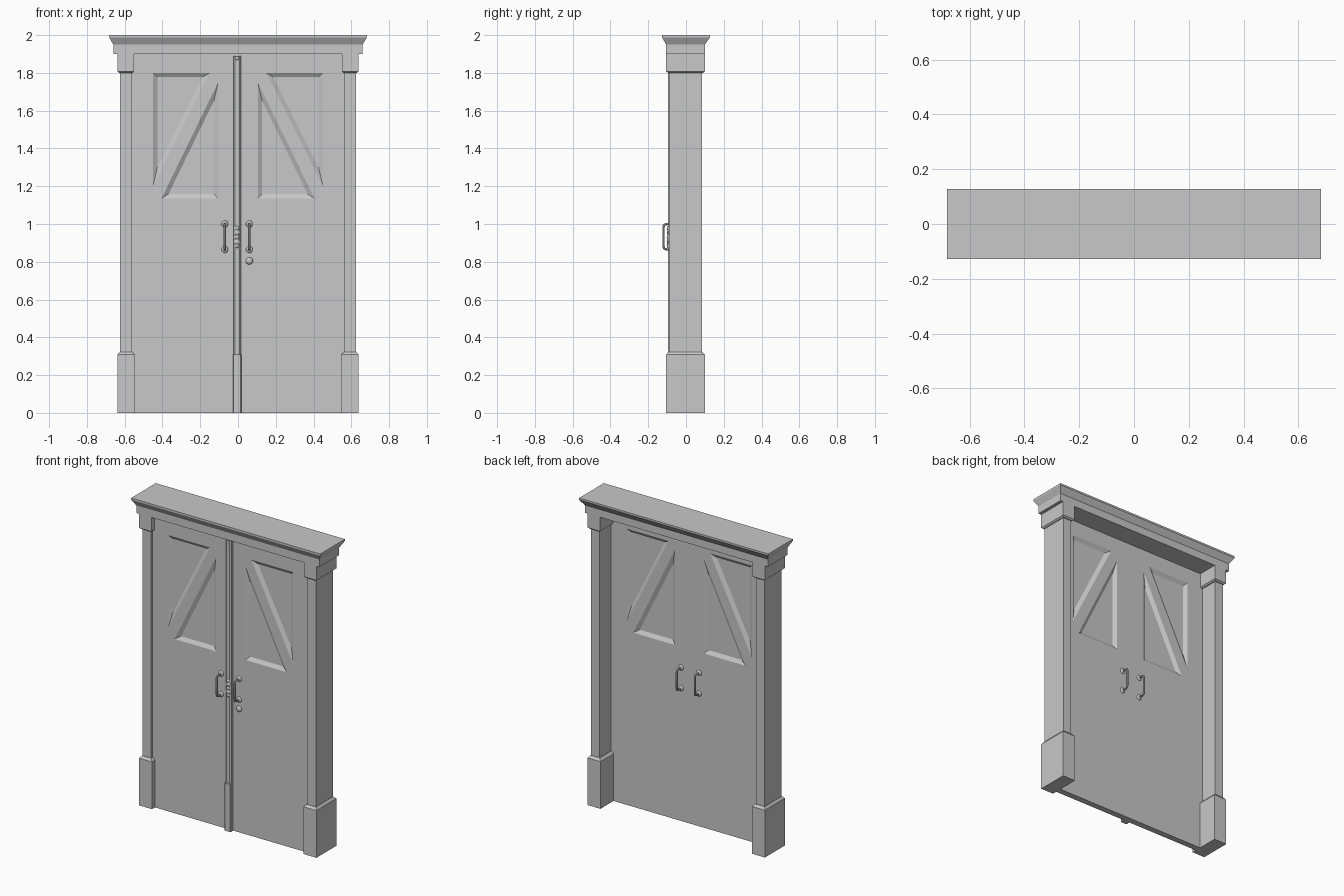
import bpy, bmesh, math
from mathutils import Vector

if "Cube" in bpy.data.objects:
    bpy.data.objects.remove(bpy.data.objects["Cube"])

grey = bpy.data.materials.new("grey")
grey.diffuse_color = (0.58, 0.58, 0.58, 1)
grey.use_nodes = True
grey.node_tree.nodes["Principled BSDF"].inputs["Base Color"].default_value = grey.diffuse_color

DOOR_F, DOOR_B = -0.075, -0.035   # front and back planes of the door leaf


def finish(name, bm):
    bmesh.ops.recalc_face_normals(bm, faces=bm.faces)
    me = bpy.data.meshes.new(name)
    bm.to_mesh(me)
    bm.free()
    me.materials.append(grey)
    ob = bpy.data.objects.new(name, me)
    bpy.context.collection.objects.link(ob)
    return ob


def add_loft(bm, rings):
    """Closed skin through rings of 3D points."""
    loops = [[bm.verts.new(p) for p in r] for r in rings]
    for a, b in zip(loops, loops[1:]):
        for i in range(len(a)):
            j = (i + 1) % len(a)
            bm.faces.new((a[i], a[j], b[j], b[i]))
    bm.faces.new(loops[0][::-1])
    bm.faces.new(loops[-1])


def block(name, levels):
    """Stack of rectangles: (z, x0, x1, y0, y1)."""
    bm = bmesh.new()
    add_loft(bm, [[(x0, y0, z), (x1, y0, z), (x1, y1, z), (x0, y1, z)]
                  for z, x0, x1, y0, y1 in levels])
    return finish(name, bm)


def smooth(ob):
    bpy.ops.object.select_all(action='DESELECT')
    ob.select_set(True)
    bpy.context.view_layer.objects.active = ob
    bpy.ops.object.shade_smooth_by_angle(angle=math.radians(40))


# side posts with plinths and capitals
for side, s in (("left", -1), ("right", 1)):
    def tier(z, inner, outer, y0, y1):
        a, b = sorted((s * inner, s * outer))
        return (z, a, b, y0, y1)
    block(side + "_post", [tier(0.31, 0.565, 0.625, -0.091, 0.085),
                           tier(1.82, 0.565, 0.625, -0.091, 0.085)])
    block(side + "_plinth", [tier(0, 0.547, 0.639, -0.105, 0.10),
                             tier(0.308, 0.547, 0.639, -0.105, 0.10),
                             tier(0.323, 0.560, 0.627, -0.093, 0.087)])
    block(side + "_capital", [tier(1.80, 0.560, 0.629, -0.095, 0.09),
                              tier(1.808, 0.550, 0.639, -0.105, 0.10),
                              tier(1.90, 0.550, 0.639, -0.105, 0.10)])

# lintel with flared cornice
block("lintel_cornice", [(1.90, -0.66, 0.66, -0.105, 0.10),
                         (1.95, -0.66, 0.66, -0.105, 0.10),
                         (1.988, -0.682, 0.682, -0.127, 0.127),
                         (2.0, -0.682, 0.682, -0.127, 0.127)])

# door leaves
door = block("double_door", [(0, -0.566, 0.566, DOOR_F, DOOR_B),
                             (1.901, -0.566, 0.566, DOOR_F, DOOR_B)])

# triangular panels sunk with sloping edges on both faces
TRIANGLES = [((0.45, 1.20), (0.45, 1.80), (0.15, 1.80)),
             ((0.105, 1.135), (0.405, 1.135), (0.105, 1.75))]
BEVEL, DEPTH = 0.023, 0.015
bm = bmesh.new()
for s in (-1, 1):
    for tri in TRIANGLES:
        p = [Vector((s * x, z)) for x, z in tri]
        lens = [(p[1] - p[2]).length, (p[2] - p[0]).length, (p[0] - p[1]).length]
        mid = sum((q * l for q, l in zip(p, lens)), Vector((0, 0))) / sum(lens)
        area = abs((p[1] - p[0]).cross(p[2] - p[0])) / 2
        radius = 2 * area / sum(lens)
        for surface, inward in ((DOOR_F, 1), (DOOR_B, -1)):
            rings = []
            for t in (-0.4, 1):
                k = 1 - t * BEVEL / radius
                ring = [mid + (q - mid) * k for q in p]
                rings.append([(q.x, surface + inward * t * DEPTH, q.y) for q in ring])
            add_loft(bm, rings)
cutter = finish("panel_cutter", bm)
cutter.hide_render = True
mod = door.modifiers.new("panels", 'BOOLEAN')
mod.operation, mod.solver, mod.object = 'DIFFERENCE', 'EXACT', cutter
bpy.context.view_layer.objects.active = door
bpy.ops.object.modifier_apply(modifier=mod.name)
bpy.data.objects.remove(cutter)


# chamfered strip over the meeting edge, with a kick cover at its foot
def strip(name, x0, x1, front, c, z0, z1):
    prof = [(x0, DOOR_F + 0.002), (x0, front + c), (x0 + c, front),
            (x1 - c, front), (x1, front + c), (x1, DOOR_F + 0.002)]
    bm = bmesh.new()
    add_loft(bm, [[(x, y, z) for x, y in prof] for z in (z0, z1)])
    return finish(name, bm)


strip("meeting_strip", -0.025, 0.015, -0.095, 0.008, 0.30, 1.89)
strip("strip_foot", -0.027, 0.018, -0.103, 0.004, 0, 0.31)


# turned round parts facing along y
def dome(name, x, y, z, r, h):
    bm = bmesh.new()
    bmesh.ops.create_uvsphere(bm, u_segments=16, v_segments=10, radius=1)
    for v in bm.verts:
        v.co = Vector((x + v.co.x * r, y + v.co.y * h, z + v.co.z * r))
    smooth(finish(name, bm))


# small latch ornament on the strip
for i, (z, r) in enumerate(((0.885, 0.012), (0.905, 0.016), (0.93, 0.012),
                            (0.955, 0.016), (0.977, 0.012))):
    dome("latch_bead_%d" % i, -0.005, -0.094, z, r, 0.008)
dome("strip_top_stud", -0.005, -0.094, 1.878, 0.010, 0.006)


# pull handles: a bent tube between two rosettes
def handle(name, x, y, out):
    z0, z1, reach = 0.865, 1.0, 0.044 * out
    path = [(y, z0), (y + reach * 0.6, z0), (y + reach * 0.9, z0 + 0.004),
            (y + reach, z0 + 0.015), (y + reach, z1 - 0.015),
            (y + reach * 0.9, z1 - 0.004), (y + reach * 0.6, z1), (y, z1)]
    cu = bpy.data.curves.new(name, 'CURVE')
    cu.dimensions = '3D'
    cu.bevel_depth, cu.bevel_resolution = 0.0065, 2
    cu.use_fill_caps = True
    sp = cu.splines.new('POLY')
    sp.points.add(len(path) - 1)
    for pt, (py, pz) in zip(sp.points, path):
        pt.co = (x, py, pz, 1)
    cu.materials.append(grey)
    ob = bpy.data.objects.new(name, cu)
    bpy.context.collection.objects.link(ob)
    bpy.ops.object.select_all(action='DESELECT')
    ob.select_set(True)
    bpy.context.view_layer.objects.active = ob
    bpy.ops.object.convert(target='MESH')
    smooth(bpy.context.view_layer.objects.active)
    for end, z in (("lower", z0), ("upper", z1)):
        dome("%s_%s_rosette" % (name, end), x, y, z, 0.018, 0.01)


for side, x in (("left", -0.07), ("right", 0.06)):
    handle("front_%s_handle" % side, x, DOOR_F, -1)
    handle("back_%s_handle" % side, x, DOOR_B, 1)

# keyhole rosette
dome("lock_rosette", 0.06, DOOR_F, 0.805, 0.019, 0.012)
